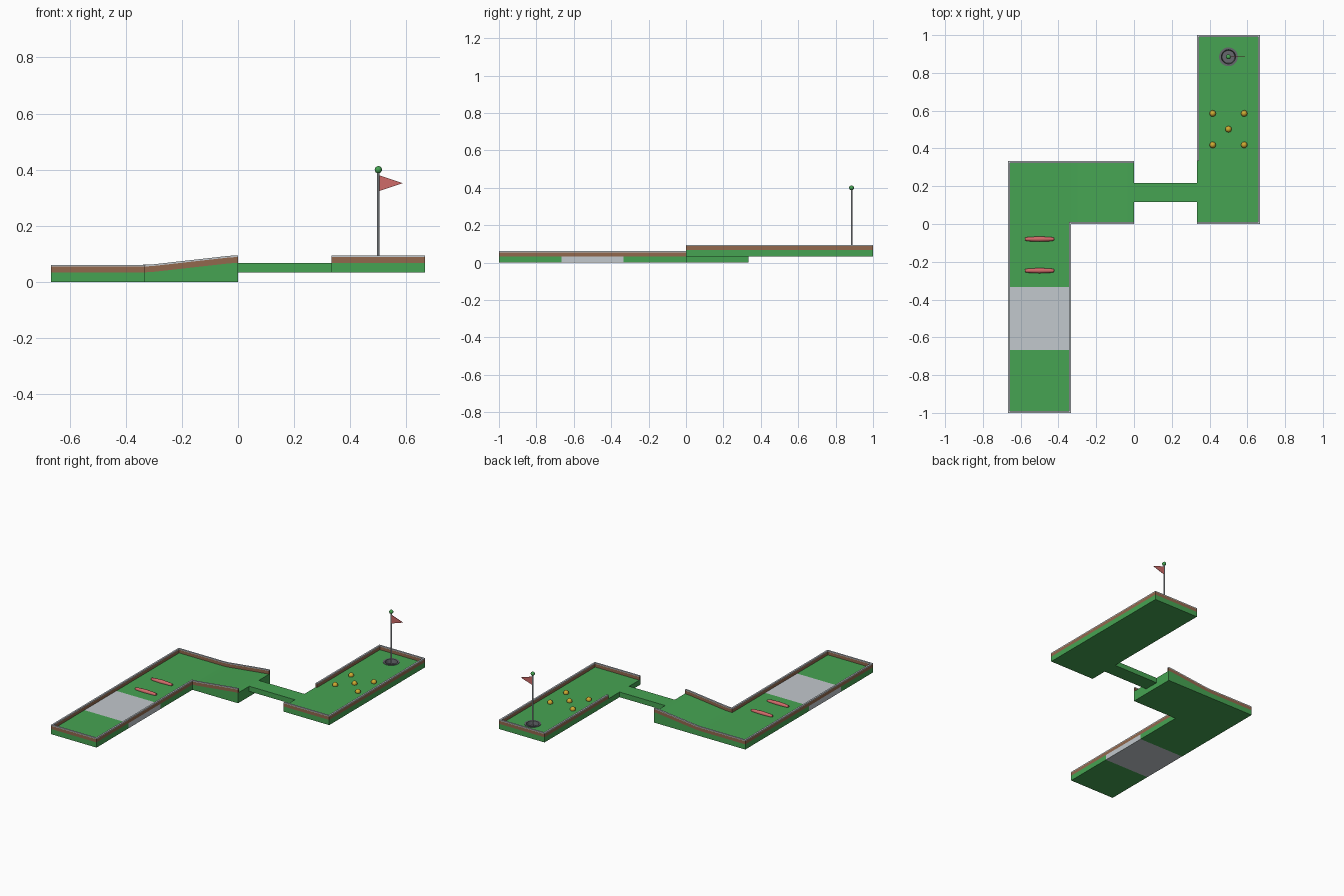
import bpy, bmesh, math
from mathutils import Vector, Matrix

if "Cube" in bpy.data.objects:
    bpy.data.objects.remove(bpy.data.objects["Cube"])


def mat(name, rgb):
    m = bpy.data.materials.new(name)
    m.diffuse_color = (*rgb, 1)
    m.use_nodes = True
    m.node_tree.nodes["Principled BSDF"].inputs["Base Color"].default_value = m.diffuse_color
    return m


GREEN = mat("turf green", (0.061, 0.37, 0.085))
BROWN = mat("wood brown", (0.29, 0.14, 0.075))
GREY = mat("light grey", (0.54, 0.58, 0.61))
DARK = mat("cup grey", (0.13, 0.135, 0.15))
RED = mat("soft red", (0.62, 0.145, 0.14))
GOLD = mat("gold", (0.62, 0.40, 0.03))

T = 1 / 3          # tile size
H = 0.034          # floor thickness
W = 0.011          # wall thickness
# ramp profile, slightly eased at both ends: (x, z)
RAMP = [(-T + T * t, H + H * s) for t, s in ((0, 0), (0.1, 0.06), (0.9, 0.94), (1, 1))]


def finish(name, bm, *mats, smooth=False):
    bmesh.ops.recalc_face_normals(bm, faces=bm.faces[:])
    me = bpy.data.meshes.new(name)
    bm.to_mesh(me)
    bm.free()
    for m in mats:
        me.materials.append(m)
    ob = bpy.data.objects.new(name, me)
    bpy.context.collection.objects.link(ob)
    if smooth:
        bpy.ops.object.select_all(action='DESELECT')
        bpy.context.view_layer.objects.active = ob
        ob.select_set(True)
        bpy.ops.object.shade_smooth_by_angle(angle=math.radians(40))
    return ob


def box(name, x0, x1, y0, y1, z0, z1, m):
    bm = bmesh.new()
    bmesh.ops.create_cube(bm, size=1, matrix=Matrix.Translation(
        ((x0 + x1) / 2, (y0 + y1) / 2, (z0 + z1) / 2)) @ Matrix.Diagonal((x1 - x0, y1 - y0, z1 - z0, 1)))
    return finish(name, bm, m)


def prism(name, xz, y0, y1, m):
    bm = bmesh.new()
    f = bm.faces.new([bm.verts.new((x, y0, z)) for x, z in xz])
    r = bmesh.ops.extrude_face_region(bm, geom=[f])
    bmesh.ops.translate(bm, vec=(0, y1 - y0, 0), verts=[v for v in r["geom"] if isinstance(v, bmesh.types.BMVert)])
    return finish(name, bm, m)


def lathe(name, profile, loc, m, n=16, rot=Matrix(), smooth=True):
    """Spin (radius, height) points about z, then rotate and place."""
    bm = bmesh.new()
    vs = [bm.verts.new((r, 0, z)) for r, z in profile]
    es = [bm.edges.new(p) for p in zip(vs, vs[1:])]
    bmesh.ops.spin(bm, geom=vs + es, cent=(0, 0, 0), axis=(0, 0, 1), angle=2 * math.pi, steps=n)
    bmesh.ops.remove_doubles(bm, verts=bm.verts[:], dist=1e-5)
    bmesh.ops.transform(bm, matrix=Matrix.Translation(loc) @ rot, verts=bm.verts[:])
    return finish(name, bm, m, smooth=smooth)


def ball(name, r, loc, m):
    bm = bmesh.new()
    bmesh.ops.create_uvsphere(bm, u_segments=12, v_segments=8, radius=r, matrix=Matrix.Translation(loc))
    return finish(name, bm, m, smooth=True)


def wall(name, pts):
    """Mitred border along an outline with the course on its left; grey cap on brown."""
    P = [Vector(p) for p in pts]
    bm = bmesh.new()
    rows = []
    for i, p in enumerate(P):
        ns = []
        for a, b in ((i - 1, i), (i, i + 1)):
            if a >= 0 and b < len(P):
                d = (P[b] - P[a]).to_2d().normalized()
                ns.append(Vector((-d.y, d.x)))
        n = ns[0] if len(ns) == 1 else (ns[0] + ns[1]) / (1 + ns[0].dot(ns[1]))
        q = p + Vector((n.x * W, n.y * W, 0))
        sec = [(p, 0), (p, 0.021), (p, 0.027), (q, 0.027), (q, 0.021), (q, 0)]
        rows.append([bm.verts.new(c + Vector((0, 0, h))) for c, h in sec])
    for a, b in zip(rows, rows[1:]):
        for k in range(6):
            j = (k + 1) % 6
            f = bm.faces.new((a[k], a[j], b[j], b[k]))
            f.material_index = 1 if k in (1, 2, 3) else 0
    for r in (rows[0], rows[-1]):
        bm.faces.new((r[0], r[1], r[4], r[5]))
        bm.faces.new(r[1:5]).material_index = 1
    return finish(name, bm, BROWN, GREY)


# lower lane floor, with the grey stretch
box("start_floor", -2 * T, -T, -1, -2 * T, 0, H, GREEN)
box("grey_floor", -2 * T, -T, -2 * T, -T, 0, H, GREY)
box("corner_floor", -2 * T, -T, -T, T, 0, H, GREEN)
# ramp, bridge and upper lane
prism("ramp", [(0, 0), (-T, 0)] + RAMP, 0, T, GREEN)
box("bridge", 0, T, 0.117, 0.217, H, 2 * H, GREEN)
upper = box("upper_floor", T, 2 * T, 0, 1, H, 2 * H, GREEN)

# cup hole cut into the upper lane
HX, HY = 0.5, 0.885
cutter = lathe("cup_cutter", [(0, 0.042), (0.044, 0.042), (0.044, 0.1), (0, 0.1)], (HX, HY, 0), DARK, 20, smooth=False)
mod = upper.modifiers.new("hole", 'BOOLEAN')
mod.object, mod.operation, mod.solver = cutter, 'DIFFERENCE', 'EXACT'
bpy.context.view_layer.objects.active = upper
bpy.ops.object.modifier_apply(modifier=mod.name)
bpy.data.objects.remove(cutter)
lathe("cup", [(0.05, 2 * H), (0.05, 0.0705), (0.038, 0.0705), (0.034, 0.044), (0, 0.044)],
      (HX, HY, 0), DARK, 20)

# border walls
ramp_pts = [(x, z) for x, z in RAMP]
wall("lower_wall", [(x, T, z) for x, z in reversed(ramp_pts)]
     + [(-2 * T, T, H), (-2 * T, -1, H), (-T, -1, H)]
     + [(x, 0, z) for x, z in ramp_pts])
wall("upper_wall", [(T, 0, 2 * H), (2 * T, 0, 2 * H), (2 * T, 1, 2 * H), (T, 1, 2 * H), (T, T, 2 * H)])

# red speed bumps, lying along x
spindle = [(0, -0.078), (0.008, -0.076), (0.011, -0.06), (0.014, 0), (0.011, 0.06), (0.008, 0.076), (0, 0.078)]
for i, y in enumerate((-0.08, -0.247)):
    lathe(f"bump_{i + 1}", spindle, (-0.5, y, H + 0.003), RED, 12, Matrix.Rotation(math.pi / 2, 4, 'Y'))

# gold ball obstacles in a five-spot pattern
for i, (dx, dy) in enumerate(((0, 0), (-1, -1), (1, -1), (-1, 1), (1, 1))):
    ball(f"gold_bumper_{i + 1}", 0.017, (0.5 + dx * T / 4, 0.502 + dy * T / 4, 0.073), GOLD)

# flag pole, knob and pennant
lathe("flag_pole", [(0, 0.044), (0.004, 0.044), (0.004, 0.395), (0, 0.395)], (HX, HY, 0), GREY, 8)
ball("pole_knob", 0.013, (HX, HY, 0.4), GREEN)
prism("flag", [(HX + 0.003, 0.38), (HX + 0.087, 0.352), (HX + 0.003, 0.324)], HY - 0.001, HY + 0.001, RED)
